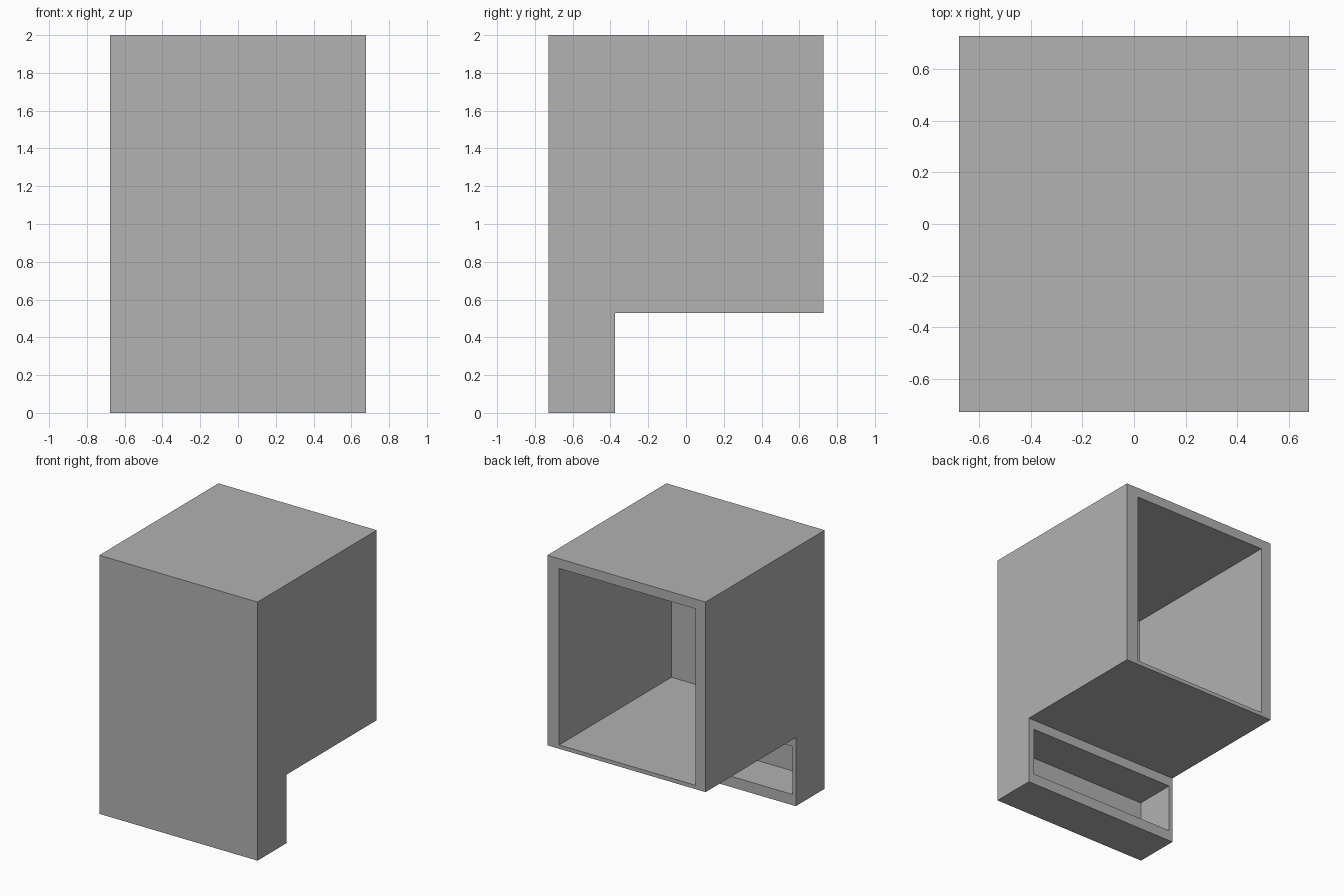
import bpy
import bmesh
from mathutils import Vector

cube = bpy.data.objects.get("Cube")
if cube:
    bpy.data.objects.remove(cube, do_unlink=True)

HALF_X, HALF_Y, HEIGHT = 0.677, 0.728, 2.0
LEG_BACK, LEG_TOP = -0.375, 0.53

grey = bpy.data.materials.new("plain grey")
grey.use_nodes = True
colour = (0.445, 0.445, 0.445, 1)
grey.diffuse_color = colour
grey.node_tree.nodes["Principled BSDF"].inputs["Base Color"].default_value = colour


def extrude_profile(name, profile, x0, x1):
    """Extrude a (y, z) outline along x into a closed solid."""
    bm = bmesh.new()
    face = bm.faces.new([bm.verts.new((x0, y, z)) for y, z in profile])
    result = bmesh.ops.extrude_face_region(bm, geom=[face])
    moved = [v for v in result["geom"] if isinstance(v, bmesh.types.BMVert)]
    bmesh.ops.translate(bm, verts=moved, vec=Vector((x1 - x0, 0, 0)))
    bmesh.ops.recalc_face_normals(bm, faces=bm.faces)
    mesh = bpy.data.meshes.new(name)
    bm.to_mesh(mesh)
    bm.free()
    mesh.materials.append(grey)
    obj = bpy.data.objects.new(name, mesh)
    bpy.context.collection.objects.link(obj)
    return obj


def cut_recess(body, name, x0, x1, y0, y1, z0, z1):
    """Cut a box-shaped recess, then discard the cutter."""
    cutter = extrude_profile(name, [(y0, z0), (y1, z0), (y1, z1), (y0, z1)], x0, x1)
    cutter.hide_render = True
    cut = body.modifiers.new(name, "BOOLEAN")
    cut.operation = "DIFFERENCE"
    cut.solver = "EXACT"
    cut.object = cutter
    bpy.context.view_layer.objects.active = body
    bpy.ops.object.modifier_apply(modifier=cut.name)
    bpy.data.objects.remove(cutter, do_unlink=True)


# L-shaped housing: tall front with a short leg under the main box
housing = extrude_profile("housing", [
    (-HALF_Y, 0), (LEG_BACK, 0), (LEG_BACK, LEG_TOP),
    (HALF_Y, LEG_TOP), (HALF_Y, HEIGHT), (-HALF_Y, HEIGHT)], -HALF_X, HALF_X)

# Large compartment open at the back
cut_recess(housing, "main_recess", -0.59, 0.575, -0.643, HALF_Y + 0.1, 0.56, 1.925)

# Shallow slot in the back of the leg
cut_recess(housing, "leg_recess", -0.647, 0.627, -0.695, LEG_BACK + 0.1, 0.083, 0.455)
